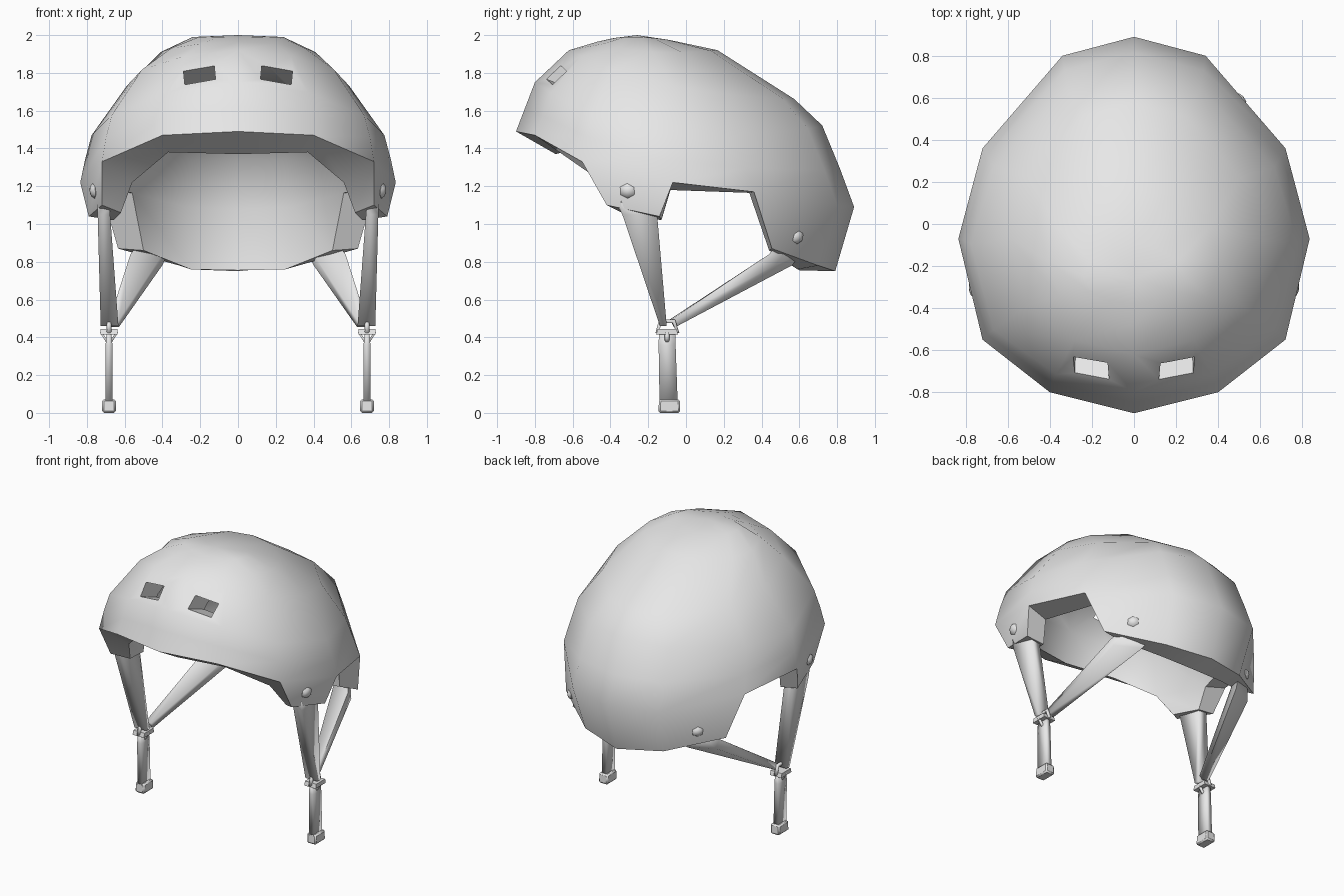
import bpy, bmesh, math
from mathutils import Vector, Matrix

if "Cube" in bpy.data.objects:
    bpy.data.objects.remove(bpy.data.objects["Cube"], do_unlink=True)

grey = bpy.data.materials.new("light grey")
grey.use_nodes = True
COL = (0.8, 0.8, 0.8, 1)
grey.diffuse_color = COL
grey.node_tree.nodes["Principled BSDF"].inputs["Base Color"].default_value = COL


def smooth(ob, angle):
    bpy.ops.object.select_all(action='DESELECT')
    ob.select_set(True)
    bpy.context.view_layer.objects.active = ob
    bpy.ops.object.shade_smooth_by_angle(angle=math.radians(angle))


def finish(name, bm, angle):
    """Turn a bmesh into a named, coloured, smooth-shaded object."""
    bmesh.ops.recalc_face_normals(bm, faces=bm.faces[:])
    me = bpy.data.meshes.new(name)
    bm.to_mesh(me)
    bm.free()
    me.materials.append(grey)
    ob = bpy.data.objects.new(name, me)
    bpy.context.collection.objects.link(ob)
    smooth(ob, angle)
    return ob


def bridge(bm, r, s):
    """Join two closed loops of vertices with quads."""
    n = len(r)
    for k in range(n):
        bm.faces.new((r[k], r[(k + 1) % n], s[(k + 1) % n], s[k]))


def loft(name, sections, angle=60):
    """Bridge rectangles given as (centre, half side a, half side b)."""
    bm = bmesh.new()
    rows = []
    for c, a, b in sections:
        c, a, b = Vector(c), Vector(a), Vector(b)
        rows.append([bm.verts.new(c + i * a + j * b)
                     for i, j in ((-1, -1), (1, -1), (1, 1), (-1, 1))])
    for r, s in zip(rows, rows[1:]):
        bridge(bm, r, s)
    bm.faces.new(rows[0])
    bm.faces.new(rows[-1])
    return finish(name, bm, angle)


def tube(name, points, radius):
    """Thin rod bent into a closed loop through a few points."""
    cu = bpy.data.curves.new(name, 'CURVE')
    cu.dimensions = '3D'
    cu.bevel_depth = radius
    cu.bevel_resolution = 1
    sp = cu.splines.new('POLY')
    sp.points.add(len(points) - 1)
    for p, q in zip(sp.points, points):
        p.co = (*q, 1)
    sp.use_cyclic_u = True
    cu.materials.append(grey)
    ob = bpy.data.objects.new(name, cu)
    bpy.context.collection.objects.link(ob)


def dome(bm, rim, wide, upper, crown_z):
    """Skin a half outline, mirrored, up to a crown; returns the rim loop.
    Upper rings: front y, front z, back y, back z, half width, side z.
    The rim has extra corners, so some columns share a point on the wide ring."""
    wide = [wide[i] for i in (0, 1, 2, 2, 3, 3, 4, 4, 5, 6)]
    rings = [rim, wide]
    for fy, fz, by, bz, w, sz in upper:
        mid, half = (fy + by) / 2, (by - fy) / 2
        drop = sz - (fz + (bz - fz) * .46)
        ring = []
        for x, y, z in wide:
            u, v = x / wide[5][0], y / -wide[0][1]
            ring.append((w * u, mid + half * v,
                         fz + (bz - fz) * (v + 1) / 2 + drop * u * u))
        rings.append(ring)
    grid = [[bm.verts.new(p) for p in
             ring + [(-x, y, z) for x, y, z in ring[-2:0:-1]]] for ring in rings]
    for r, s in zip(grid, grid[1:]):
        bridge(bm, r, s)
    crown = bm.verts.new((0, -.26, crown_z))
    top = grid[-1]
    for k in range(len(top)):
        bm.faces.new((top[k], top[(k + 1) % len(top)], crown))
    return grid[0]


# Shell: outer skin and lining, joined along the brim
brow = [(0, -.9, 1.49), (.4, -.8, 1.47), (.72, -.55, 1.33)]
arch = [(.835, -.07, 1.22), (.72, .36, 1.17)]
bm = bmesh.new()
outer_rim = dome(
    bm,
    brow + [(.72, -.42, 1.10), (.79, -.14, 1.04)] + arch
    + [(.635, .455, .87), (.31, .70, .78), (0, .79, .75)],
    brow + arch + [(.34, .8, 1.10), (0, .89, 1.09)],
    [(-.85, 1.62, .825, 1.29, .81, 1.34), (-.8, 1.75, .73, 1.52, .775, 1.47),
     (-.62, 1.92, .58, 1.66, .59, 1.73), (-.47, 1.965, .17, 1.92, .41, 1.91),
     (-.38, 1.985, -.09, 1.975, .24, 1.99)], 2.0)
lining_brow = [(0, -.69, 1.37), (.37, -.65, 1.38), (.56, -.44, 1.22)]
lining_arch = [(.68, -.085, 1.18), (.56, .335, 1.165)]
lining_rim = dome(
    bm,
    lining_brow + [(.62, -.34, 1.06), (.66, -.13, 1.02)] + lining_arch
    + [(.50, .44, .86), (.25, .59, .76), (0, .60, .755)],
    lining_brow + lining_arch + [(.28, .62, 1.09), (0, .68, 1.08)],
    [(-.65, 1.60, .62, 1.34, .62, 1.40), (-.5, 1.75, .46, 1.51, .46, 1.60),
     (-.38, 1.80, .12, 1.75, .3, 1.75), (-.33, 1.82, -.1, 1.81, .17, 1.82)], 1.83)
bridge(bm, outer_rim, lining_rim)
bmesh.ops.remove_doubles(bm, verts=bm.verts[:], dist=.002)
shell = finish("helmet_shell", bm, 50)

# Front vents: sloping slots cut through the shell
for side in (-1, 1):
    bm = bmesh.new()
    bmesh.ops.create_cube(bm, size=1, matrix=Matrix.Translation((.205 * side, -.715, 1.80))
                          @ Matrix.Rotation(.1 * side, 4, 'Y')
                          @ Matrix.Rotation(math.radians(68), 4, 'X')
                          @ Matrix.Diagonal((.165, .095, .6, 1)))
    cutter = finish("vent_cutter", bm, 30)
    cutter.hide_render = True
    cut = shell.modifiers.new("vent", 'BOOLEAN')
    cut.operation = 'DIFFERENCE'
    cut.solver = 'EXACT'
    cut.object = cutter
    bpy.context.view_layer.objects.active = shell
    bpy.ops.object.modifier_apply(modifier=cut.name)
    bpy.data.objects.remove(cutter, do_unlink=True)
smooth(shell, 50)

for side, tag in ((1, "left"), (-1, "right")):
    def m(x, y, z):
        return (x * side, y, z)

    # Rivets, set on the shell surface
    for part, spot, out, size in (("front", (.80, -.32, 1.17), (1, -.2, -.1), .045),
                                  ("rear", (.53, .62, .92), (.75, .66, -.1), .042)):
        hit, loc, nor, idx = shell.closest_point_on_mesh(m(*spot))
        bm = bmesh.new()
        bmesh.ops.create_uvsphere(bm, u_segments=6, v_segments=4, radius=size)
        turn = Vector(m(*out)).to_track_quat('Z', 'Y').to_matrix().to_4x4()
        bm.transform(Matrix.Translation(loc) @ turn @ Matrix.Diagonal((1, .9, .5, 1)))
        finish(part + "_rivet_" + tag, bm, 60)

    # Straps joining at the buckle
    loft("front_strap_" + tag, [
        (m(.715, -.265, 1.14), m(.03, .02, 0), (0, .10, 0)),
        (m(.71, -.245, 1.05), m(.033, 0, 0), (0, .092, 0)),
        (m(.68, -.12, .46), m(.047, 0, 0), (0, .018, 0))], 100)
    loft("rear_strap_" + tag, [
        (m(.455, .545, .865), m(.08, -.045, 0), (0, -.015, .025)),
        (m(.485, .50, .81), m(.085, -.045, 0), (0, -.018, .028)),
        (m(.655, -.07, .475), m(.025, .005, 0), (0, -.01, .02))], 100)

    # Buckle: a cross bar, a side loop and a V-shaped link
    loft("buckle_bar_" + tag, [
        (m(.683, -.10, .445), m(.045, 0, 0), (0, .05, 0)),
        (m(.683, -.10, .415), m(.045, 0, 0), (0, .058, 0))])
    tube("buckle_loop_" + tag, [m(.683, -.152, .43), m(.683, -.135, .485),
                                m(.683, -.065, .485), m(.683, -.045, .43)], .014)
    tube("buckle_link_" + tag, [m(.645, -.10, .42), m(.683, -.10, .36),
                                m(.721, -.10, .42)], .013)

    # Hanging chin strap with its end piece
    loft("chin_strap_" + tag, [
        (m(.683, -.10, .435), m(.012, 0, 0), (0, .043, 0)),
        (m(.683, -.10, .36), m(.018, 0, 0), (0, .045, 0)),
        (m(.683, -.092, .05), m(.018, 0, 0), (0, .048, 0))], 100)
    end = loft("strap_end_" + tag, [
        (m(.683, -.088, .072), m(.036, 0, 0), (0, .055, 0)),
        (m(.683, -.088, 0), m(.036, 0, 0), (0, .058, 0))])
    bev = end.modifiers.new("soft_edges", 'BEVEL')
    bev.width = .01
    bev.segments = 1
